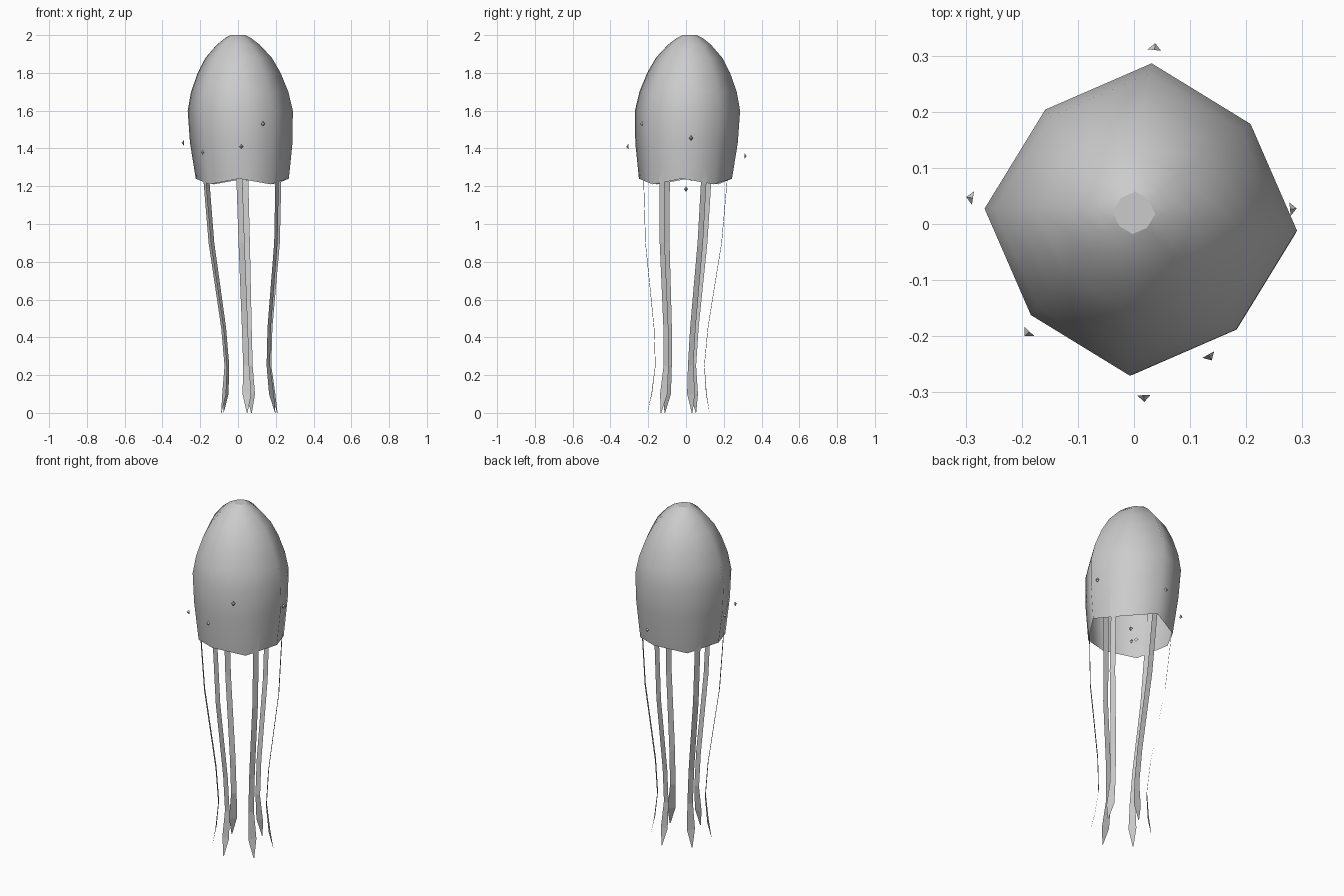
import bpy
import math
from mathutils import Vector

if "Cube" in bpy.data.objects:
    bpy.data.objects.remove(bpy.data.objects["Cube"], do_unlink=True)

GREY = (0.6, 0.6, 0.6, 1.0)
grey = bpy.data.materials.new("soft_grey")
grey.use_nodes = True
grey.diffuse_color = GREY
grey.node_tree.nodes["Principled BSDF"].inputs["Base Color"].default_value = GREY

TURN = math.radians(-94)


def axis(z):
    """Centre of the slightly leaning body at a height."""
    return Vector((0.06 - 0.03 * z, -0.04 + 0.03 * z, z))


def radial(angle):
    return Vector((math.cos(angle), math.sin(angle), 0))


def make(name, verts, faces, smooth):
    mesh = bpy.data.meshes.new(name)
    mesh.from_pydata(verts, [], faces)
    mesh.materials.append(grey)
    for p in mesh.polygons:
        p.use_smooth = smooth
    mesh.update()
    obj = bpy.data.objects.new(name, mesh)
    bpy.context.collection.objects.link(obj)
    return obj


# Bell: open eight-sided dome with a scalloped rim and a small flat cap
SIDES = 8
bell_profile = [(1.24, 0.247), (1.43, 0.272), (1.6, 0.279), (1.7, 0.258),
                (1.8, 0.220), (1.88, 0.176), (1.95, 0.113), (1.985, 0.068), (2.0, 0.038)]
verts, faces = [], []
for ring, (z, r) in enumerate(bell_profile):
    for i in range(SIDES):
        odd = i % 2
        point = axis(z) + radial(TURN + math.tau * i / SIDES) * r * (0.93 if odd else 1)
        if ring == 0 and odd:
            point.z -= 0.03
        verts.append(point)
for ring in range(len(bell_profile) - 1):
    for i in range(SIDES):
        a, b = ring * SIDES + i, ring * SIDES + (i + 1) % SIDES
        faces.append((a, b, b + SIDES, a + SIDES))
faces.append(range(len(verts) - SIDES, len(verts)))
bell = make("bell", verts, faces, True)
bell.data.polygons[-1].use_smooth = False

# Tentacles: six flat ribbons (height, distance from axis, half width)
ribbon = [(1.58, 0.238, 0.016), (1.4, 0.236, 0.016), (1.24, 0.222, 0.016),
          (0.9, 0.202, 0.016), (0.65, 0.169, 0.016), (0.45, 0.143, 0.016),
          (0.25, 0.130, 0.016), (0.1, 0.145, 0.023), (0.0, 0.165, 0.002)]
for k in range(6):
    angle = TURN + math.tau * k / 6
    out, side = radial(angle), radial(angle + math.pi / 2)
    verts = []
    for z, r, w in ribbon:
        middle = axis(z) + out * r
        verts += [middle - side * w, middle + side * w]
    faces = [(2 * i, 2 * i + 2, 2 * i + 3, 2 * i + 1) for i in range(len(ribbon) - 1)]
    make(f"tentacle_{k + 1}", verts, faces, False)

# Specks: tiny pyramids drifting around and inside the bell, pointing outward
specks = [(0.037, 0.315, 1.36), (-0.292, 0.047, 1.43), (0.283, 0.027, 1.455),
          (-0.19, -0.195, 1.38), (0.135, -0.237, 1.53), (0.018, -0.31, 1.41),
          (0.02, 0.0, 1.185), (0.05, 0.03, 1.24), (0.12, 0.12, 1.3), (-0.1, -0.1, 1.28)]
for k, place in enumerate(specks):
    place = Vector(place)
    out = Vector((place.x, place.y, 0)).normalized()
    side = Vector((-out.y, out.x, 0))
    up = Vector((0, 0, 1))
    base = place - out * 0.005
    verts = [base + side * 0.012, base + up * 0.014, base - side * 0.012,
             base - up * 0.014, place + out * 0.007]
    make(f"speck_{k + 1}", verts,
         [(3, 2, 1, 0), (0, 1, 4), (1, 2, 4), (2, 3, 4), (3, 0, 4)], False)
